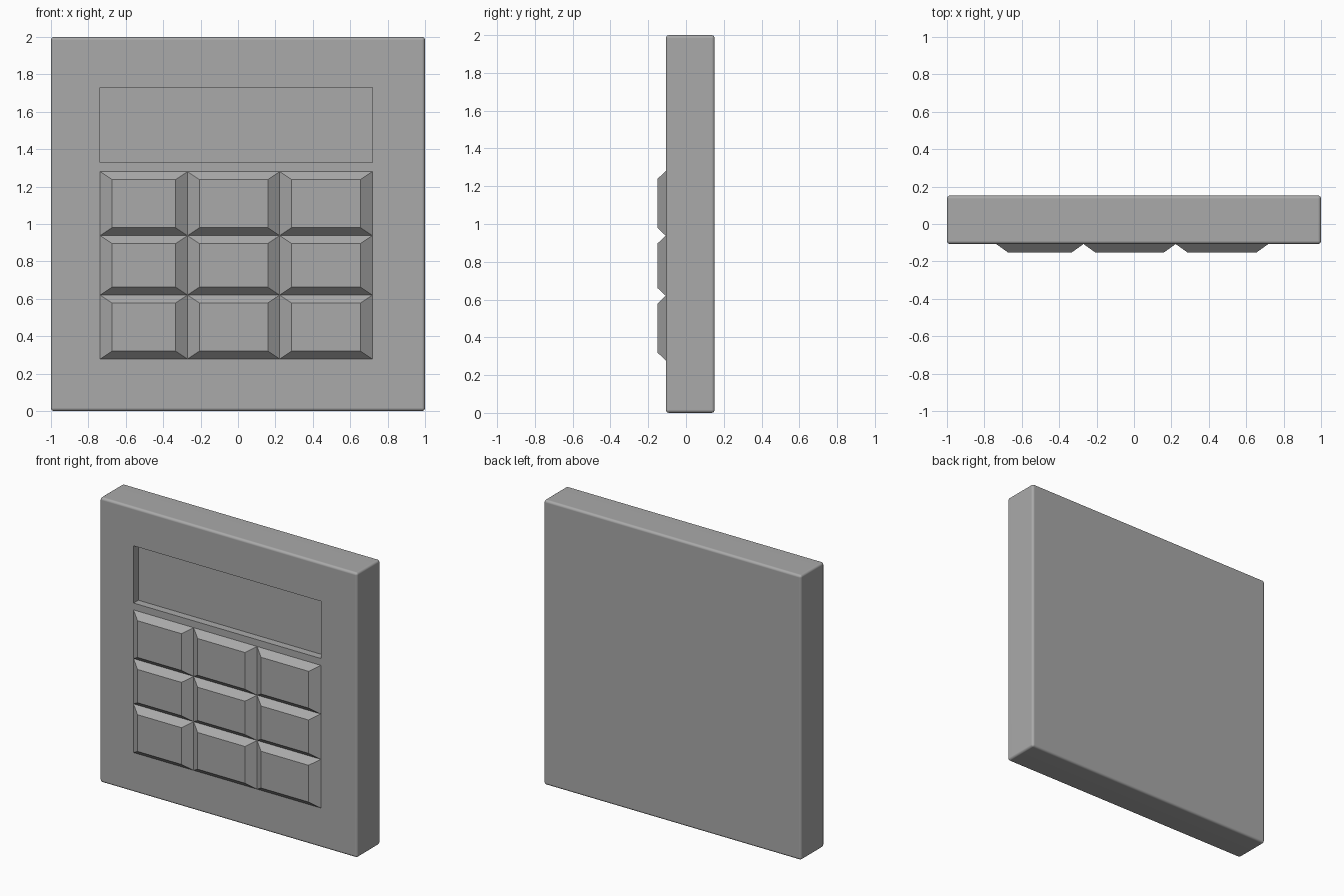
import bpy
import bmesh
from mathutils import Vector

default_cube = bpy.data.objects.get("Cube")
if default_cube:
    bpy.data.objects.remove(default_cube, do_unlink=True)

# Single grey for the whole model
grey = bpy.data.materials.new("plain_grey")
grey.use_nodes = True
grey.diffuse_color = (0.4, 0.4, 0.4, 1)
grey.node_tree.nodes["Principled BSDF"].inputs["Base Color"].default_value = grey.diffuse_color

FRONT, BACK, KEY_TOP = -0.107, 0.152, -0.152
COLUMNS = [-0.737, -0.27, 0.223, 0.718]
ROWS = [0.278, 0.62, 0.938, 1.28]
SCREEN_BOTTOM, SCREEN_TOP, SCREEN_DEPTH = 1.328, 1.73, 0.053


def add_object(name, bm):
    bmesh.ops.recalc_face_normals(bm, faces=bm.faces)
    mesh = bpy.data.meshes.new(name)
    bm.to_mesh(mesh)
    bm.free()
    mesh.materials.append(grey)
    obj = bpy.data.objects.new(name, mesh)
    bpy.context.collection.objects.link(obj)
    return obj


def make_body():
    # Slab with softly rounded edges
    bm = bmesh.new()
    bmesh.ops.create_cube(bm, size=1)
    bmesh.ops.scale(bm, verts=bm.verts, vec=(2, BACK - FRONT, 2))
    bmesh.ops.translate(bm, verts=bm.verts, vec=(0, (FRONT + BACK) / 2, 1))
    bmesh.ops.bevel(bm, geom=bm.edges[:], offset=0.017, segments=4,
                    profile=0.5, affect='EDGES')

    # Screen recess: inset the front face, fit it to the opening, push it in
    front = min(bm.faces, key=lambda f: f.calc_center_median().y)
    bmesh.ops.inset_individual(bm, faces=[front], thickness=0.2)
    for v in front.verts:
        v.co.x = COLUMNS[-1] if v.co.x > 0 else COLUMNS[0]
        v.co.z = SCREEN_TOP if v.co.z > 1 else SCREEN_BOTTOM
    new = bmesh.ops.extrude_discrete_faces(bm, faces=[front])["faces"]
    bmesh.ops.translate(bm, verts=new[0].verts[:], vec=(0, SCREEN_DEPTH, 0))

    body = add_object("body", bm)
    bpy.ops.object.select_all(action='DESELECT')
    body.select_set(True)
    bpy.context.view_layer.objects.active = body
    bpy.ops.object.shade_smooth_by_angle(angle=0.6)
    normals = body.modifiers.new("flat_panels", 'WEIGHTED_NORMAL')
    normals.keep_sharp = True


def make_key(name, x0, x1, z0, z1):
    # Frustum with its base on the front panel
    bm = bmesh.new()
    bmesh.ops.create_cube(bm, size=1)
    centre = Vector(((x0 + x1) / 2, 0, (z0 + z1) / 2))
    for v in bm.verts:
        raised = v.co.y < 0
        inset_x, inset_z = (0.063, 0.042) if raised else (0, 0)
        v.co.x = centre.x + v.co.x * (x1 - x0 - 2 * inset_x)
        v.co.z = centre.z + v.co.z * (z1 - z0 - 2 * inset_z)
        v.co.y = KEY_TOP if raised else FRONT
    add_object(name, bm)


make_body()
for r in range(3):
    for c in range(3):
        make_key(f"key_row{r + 1}_column{c + 1}",
                 COLUMNS[c], COLUMNS[c + 1], ROWS[r], ROWS[r + 1])
